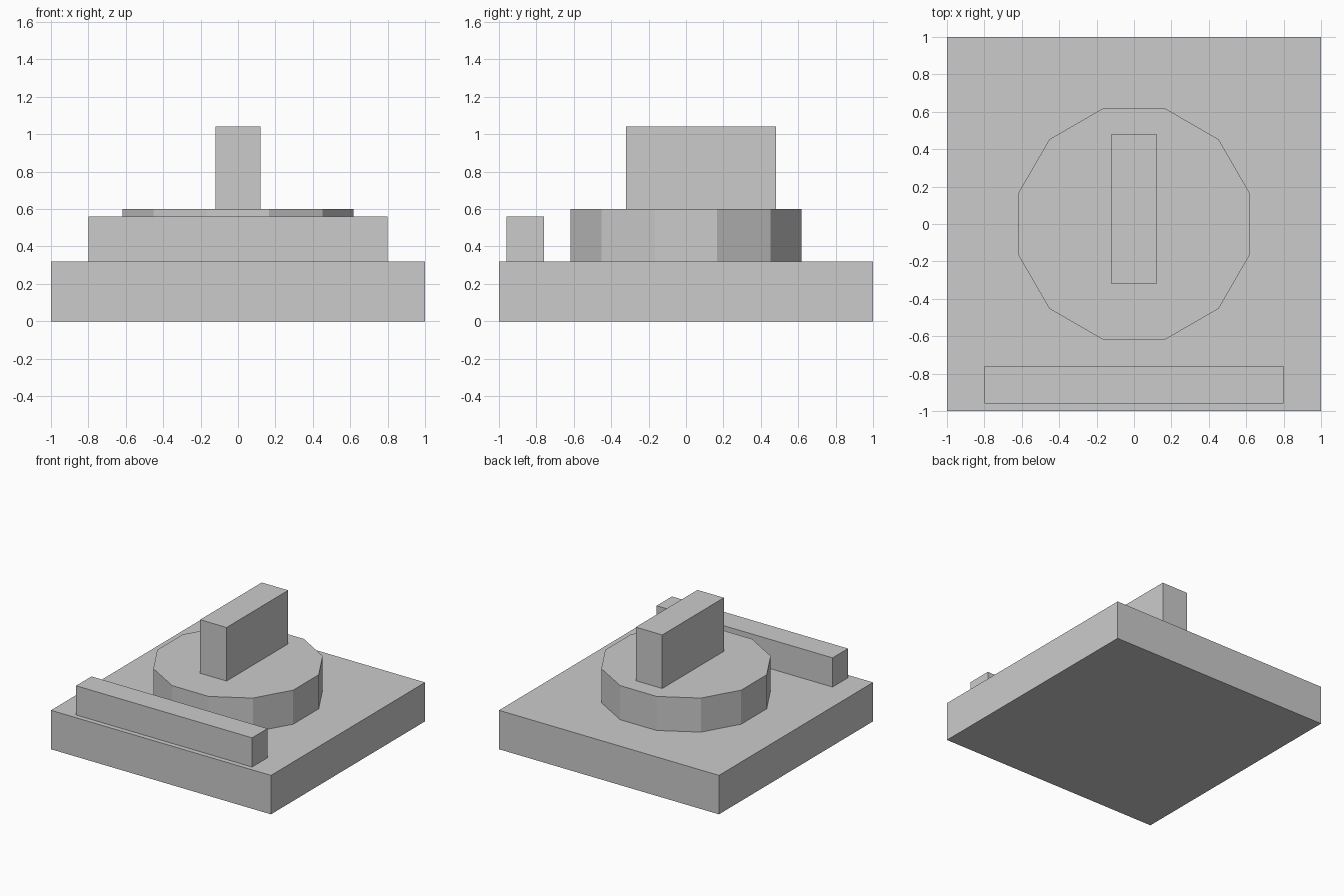
import bpy
import math

cube = bpy.data.objects.get("Cube")
if cube:
    bpy.data.objects.remove(cube, do_unlink=True)

# Single plain grey for every part
grey = bpy.data.materials.new("plain_grey")
grey.use_nodes = True
colour = (0.6, 0.6, 0.6, 1)
grey.diffuse_color = colour
grey.node_tree.nodes["Principled BSDF"].inputs["Base Color"].default_value = colour


def finish(name):
    obj = bpy.context.object
    obj.name = obj.data.name = name
    obj.data.materials.append(grey)
    return obj


def box(name, size, centre_y, bottom):
    bpy.ops.mesh.primitive_cube_add(size=1, location=(0, centre_y, bottom + size[2] / 2))
    obj = finish(name)
    obj.scale = size
    return obj


# Square base slab
BASE_TOP = 0.32
box("base", (2, 2, BASE_TOP), 0, 0)

# Low bar along the front edge
box("front_bar", (1.6, 0.2, 0.24), -0.86, BASE_TOP)

# Twelve-sided turntable with flats facing the axes
DISC_HEIGHT = 0.28
bpy.ops.mesh.primitive_cylinder_add(
    vertices=12, radius=0.64, depth=DISC_HEIGHT,
    location=(0, 0, BASE_TOP + DISC_HEIGHT / 2),
    rotation=(0, 0, math.radians(15)))
finish("turntable")

# Upright block, set slightly towards the back
box("upright_block", (0.24, 0.8, 0.44), 0.08, BASE_TOP + DISC_HEIGHT)
